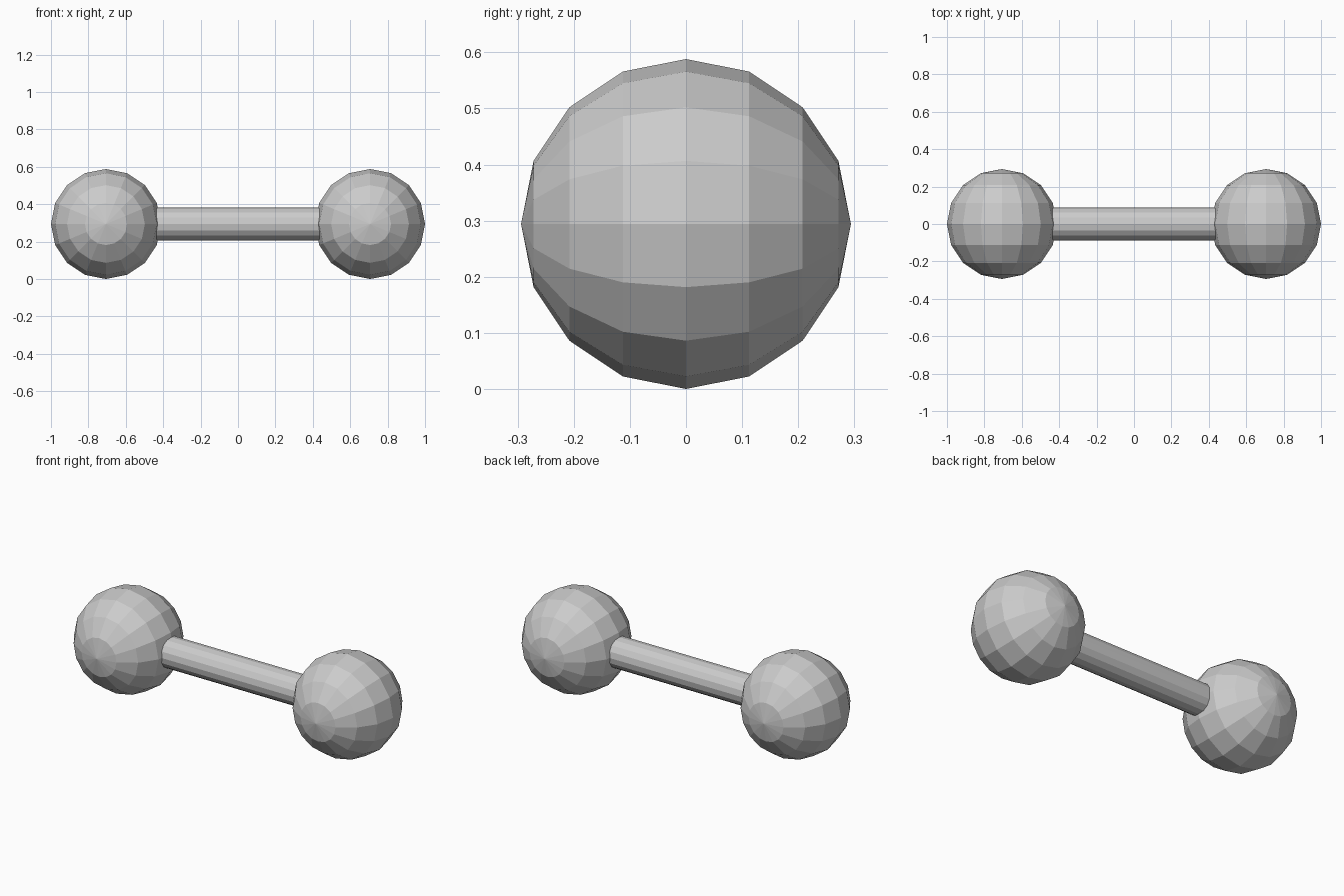
import bpy
from math import pi

if "Cube" in bpy.data.objects:
    bpy.data.objects.remove(bpy.data.objects["Cube"])

R = 0.294          # weight radius
X = 1.0 - R        # weight centre offset
BAR_R = 0.088      # handle radius


def name_last(name):
    ob = bpy.context.object
    ob.name = name
    ob.data.name = name
    bpy.ops.object.transform_apply(location=False, rotation=True, scale=False)
    bpy.ops.object.shade_flat()
    return ob


# Ball weights, faceted, with poles facing front and back
for side, label in ((-1, "left"), (1, "right")):
    bpy.ops.mesh.primitive_uv_sphere_add(
        segments=16, ring_count=8, radius=R,
        location=(side * X, 0, R), rotation=(pi / 2, 0, 0))
    name_last(label + "_weight")

# Handle bar, its ends buried in the weights
bpy.ops.mesh.primitive_cylinder_add(
    vertices=16, radius=BAR_R, depth=1.1,
    location=(0, 0, R), rotation=(0, pi / 2, 0))
name_last("handle")
